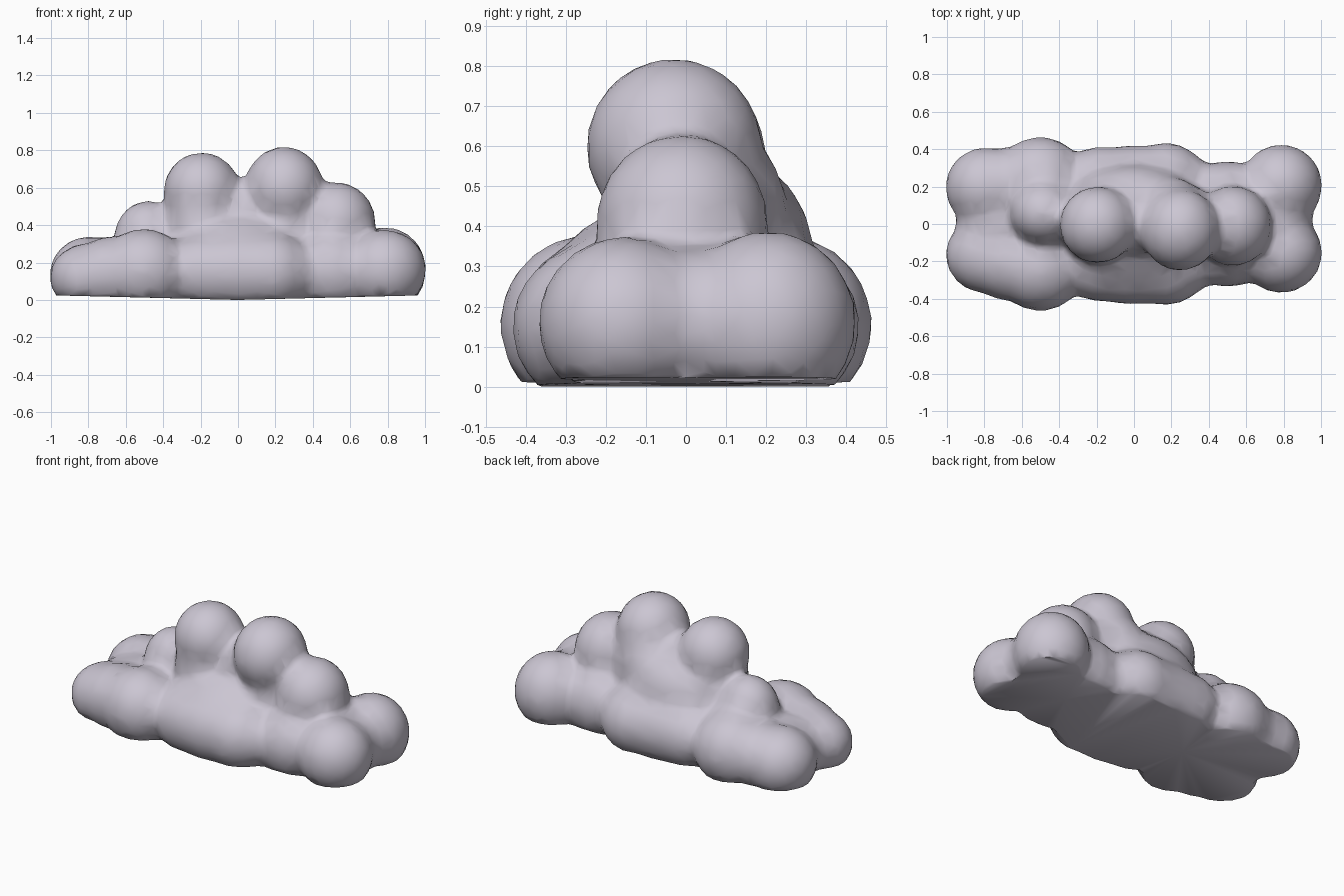
import bpy, bmesh
from mathutils import Matrix, Vector

old = bpy.data.objects.get("Cube")
if old:
    bpy.data.objects.remove(old, do_unlink=True)

# Single pale lilac grey
mat = bpy.data.materials.new("pale_lilac_grey")
mat.use_nodes = True
colour = (0.60, 0.565, 0.65, 1)
mat.diffuse_color = colour
mat.node_tree.nodes["Principled BSDF"].inputs["Base Color"].default_value = colour

bm = bmesh.new()


def puff(centre, radii):
    """Add one rounded lump to the cloud."""
    m = Matrix.Translation(centre) @ Matrix.Diagonal((*radii, 1))
    bmesh.ops.create_icosphere(bm, subdivisions=4, radius=1, matrix=m)


# Broad base with one long bulge along the front and one along the back
puff((0, 0, .14), (.74, .39, .24))
for side, reach in ((-1, .23), (1, .22)):
    puff((.02, side * .20, .15), (.46, reach, .22))
    puff((-.17, side * .19, .15), (.24, .225, .21))
    puff((.17, side * .20, .15), (.24, .235, .215))
    puff((.50, side * .13, .15), (.26, .205, .22))

# Low lobes at the right-hand end, slightly lower at the front
for side, top in ((-1, .205), (1, .205)):
    puff((-.5, side * .24, .155), (.24, .225, .225))
    puff((-.66, side * .20, .14), (.24, .21, .20))
puff((-.79, -.165, .12), (.215, .205, .185))
puff((-.79, .195, .135), (.215, .215, .205))
puff((-.70, 0, .13), (.25, .22, .18))

# Low lobes at the left-hand end
puff((.79, -.155, .16), (.22, .215, .215))
puff((.79, .205, .16), (.22, .22, .23))
puff((.76, .03, .16), (.20, .22, .19))

# Shoulder puffs
puff((-.48, .06, .33), (.18, .17, .20))
puff((-.47, .08, .25), (.19, .26, .18))
puff((.53, -.01, .41), (.21, .215, .22))
puff((.52, 0, .27), (.20, .23, .22))

# Two tall crowns with columns beneath
puff((-.19, -.005, .58), (.205, .205, .21))
puff((-.19, 0, .40), (.20, .21, .32))
puff((.25, -.03, .60), (.21, .22, .22))
puff((.25, .01, .40), (.21, .21, .30))
puff((.03, .02, .42), (.20, .19, .23))

# Sloping shoulders behind and in front of the crowns
puff((0, .09, .34), (.36, .225, .24))
puff((.20, .06, .44), (.19, .19, .22))
puff((0, -.08, .28), (.38, .24, .17))

mesh = bpy.data.meshes.new("cloud")
bm.to_mesh(mesh)
bm.free()
cloud = bpy.data.objects.new("cloud", mesh)
bpy.context.collection.objects.link(cloud)
mesh.materials.append(mat)

# Fuse the lumps and soften the creases
remesh = cloud.modifiers.new("fuse", 'REMESH')
remesh.mode = 'VOXEL'
remesh.voxel_size = .022
soften = cloud.modifiers.new("soften", 'SMOOTH')
soften.factor = .5
soften.iterations = 12
bpy.context.view_layer.objects.active = cloud
cloud.select_set(True)
for name in ("fuse", "soften"):
    bpy.ops.object.modifier_apply(modifier=name)

# Flatten the underside, lifting slightly toward the ends
mesh = cloud.data
for v in mesh.vertices:
    v.co.z = max(v.co.z, .025 * abs(v.co.x))

# Reduce to a low-poly skin, then centre it on the ground
reduce = cloud.modifiers.new("reduce", 'DECIMATE')
reduce.ratio = .11
bpy.ops.object.modifier_apply(modifier="reduce")
mesh = cloud.data
xs = [v.co.x for v in mesh.vertices]
ys = [v.co.y for v in mesh.vertices]
shift = Vector((max(xs) + min(xs), max(ys) + min(ys), 0)) / 2
mesh.transform(Matrix.Translation(-shift))

bpy.ops.object.shade_smooth_by_angle(angle=.9)
